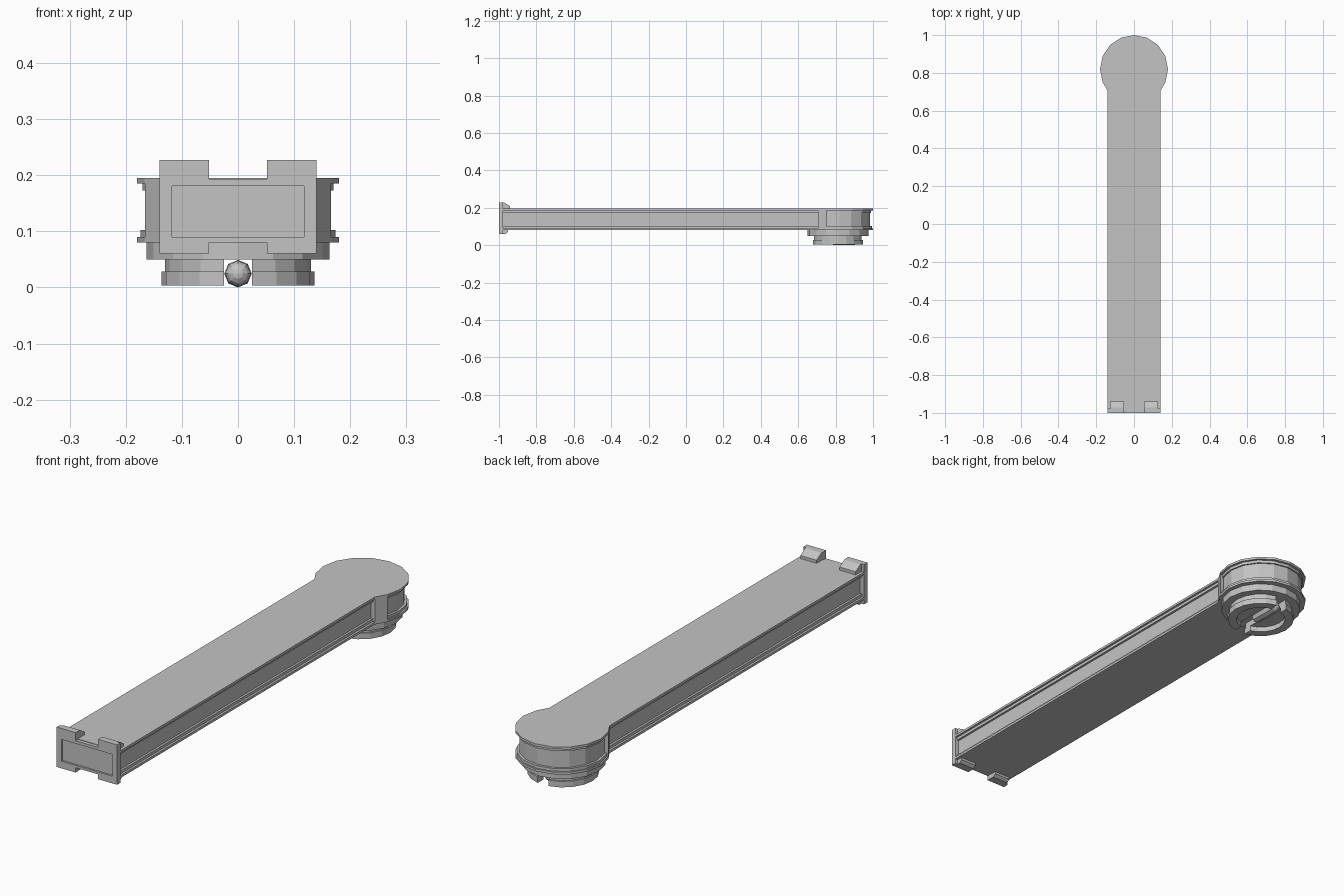
import bpy, bmesh, math
from mathutils import Matrix

cube = bpy.data.objects.get("Cube")
if cube:
    bpy.data.objects.remove(cube, do_unlink=True)

grey = bpy.data.materials.new("light grey")
grey.use_nodes = True
grey.diffuse_color = (0.55, 0.55, 0.55, 1)
grey.node_tree.nodes["Principled BSDF"].inputs["Base Color"].default_value = grey.diffuse_color

HEAD_Y = 0.82     # centre of the round head
FOOT_Y = 0.812    # centre of the round foot


def finish(name, bm):
    bmesh.ops.recalc_face_normals(bm, faces=bm.faces)
    mesh = bpy.data.meshes.new(name)
    bm.to_mesh(mesh)
    bm.free()
    mesh.materials.append(grey)
    obj = bpy.data.objects.new(name, mesh)
    bpy.context.collection.objects.link(obj)
    return obj


def prism(name, points, lo, hi, axis="z"):
    """Extrude a flat outline from lo to hi along an axis."""
    def place(a, b, c):
        return {"x": (c, a, b), "y": (a, c, b), "z": (a, b, c)}[axis]
    bm = bmesh.new()
    face = bm.faces.new([bm.verts.new(place(a, b, lo)) for a, b in points])
    moved = bmesh.ops.extrude_face_region(bm, geom=[face])["geom"]
    shift = [p - q for p, q in zip(place(0, 0, hi), place(0, 0, lo))]
    bmesh.ops.translate(bm, vec=shift, verts=[v for v in moved if isinstance(v, bmesh.types.BMVert)])
    return finish(name, bm)


def arc(radius, centre_y, start, end, steps):
    """Points of a faceted arc, angles in degrees."""
    out = []
    for i in range(steps + 1):
        t = math.radians(start + (end - start) * i / steps)
        out.append((radius * math.cos(t), centre_y + radius * math.sin(t)))
    return out


def keyhole(name, half_width, radius, lo, hi):
    """Long straight arm ending in a sixteen-sided head."""
    pts = [(-half_width, -0.985), (half_width, -0.985), (half_width, 0.706)]
    pts += arc(radius, HEAD_Y, -22.5, 202.5, 10) + [(-half_width, 0.706)]
    return prism(name, pts, lo, hi)


# Arm and head, stacked as flanges, steps and a recessed core
keyhole("lower_flange", 0.14, 0.18, 0.08, 0.09)
keyhole("lower_step", 0.131, 0.174, 0.09, 0.102)
keyhole("arm_core", 0.122, 0.164, 0.102, 0.173)
keyhole("upper_step", 0.131, 0.170, 0.173, 0.185)
keyhole("upper_flange", 0.14, 0.18, 0.185, 0.195)

# Upright struts where the arm meets the head
for s, side in ((1, "left"), (-1, "right")):
    outline = [(0.11, 0.706), (0.14, 0.706), (0.166, 0.751), (0.11, 0.751)]
    prism(side + "_strut", [(s * x, y) for x, y in outline], 0.085, 0.19)

# End plate with notches and a recessed panel
right_half = [(0.052, 0.08), (0.052, 0.06), (0.14, 0.06),
              (0.14, 0.227), (0.052, 0.227), (0.052, 0.193)]
plate = prism("end_plate", right_half + [(-x, z) for x, z in reversed(right_half)],
              -1.0, -0.978, "y")
panel = prism("panel_cutter", [(-0.118, 0.09), (0.118, 0.09), (0.118, 0.181), (-0.118, 0.181)],
              -1.05, -0.992, "y")
panel.hide_render = True
panel.hide_viewport = True
cut = plate.modifiers.new("panel", "BOOLEAN")
cut.operation = "DIFFERENCE"
cut.solver = "EXACT"
cut.object = panel

# Sloped hooks behind the end plate, above and below the arm
for s, side in ((1, "left"), (-1, "right")):
    ends = sorted((s * 0.053, s * 0.128))
    prism(side + "_upper_hook", [(-0.98, 0.19), (-0.94, 0.19), (-0.94, 0.208), (-0.972, 0.227),
                                 (-0.98, 0.227)], *ends, "x")
    prism(side + "_lower_hook", [(-0.98, 0.085), (-0.952, 0.085), (-0.952, 0.07), (-0.965, 0.06),
                                 (-0.98, 0.06)], *ends, "x")

# Round collar under the head
prism("collar", arc(0.163, FOOT_Y, 0, 337.5, 15), 0.05, 0.08)


# Split, hollow foot with a slot along the arm
def half_arc(radius):
    limit = math.degrees(math.acos(0.025 / radius))
    return arc(radius, FOOT_Y, -limit, limit, 8)


for s, side in ((1, "left"), (-1, "right")):
    inner = list(reversed(half_arc(0.1)))
    for part, outline, lo, hi in (
            ("foot_neck", half_arc(0.13) + inner, 0.028, 0.05),
            ("foot_rim", half_arc(0.136) + inner, 0.003, 0.028),
            ("foot_floor", half_arc(0.1), 0.025, 0.05)):
        prism(side + "_" + part, [(s * x, y) for x, y in outline], lo, hi)

# Rounded pin lying in the slot
bm = bmesh.new()
bmesh.ops.create_uvsphere(bm, u_segments=8, v_segments=8, radius=0.0245)
for v in bm.verts:
    v.co.z += math.copysign(0.05, v.co.z) if abs(v.co.z) > 0.001 else 0
bmesh.ops.transform(bm, matrix=Matrix.Translation((0, 0.845, 0.0245)) @ Matrix.Rotation(math.pi / 2, 4, "X"),
                    verts=bm.verts)
finish("slot_pin", bm)
